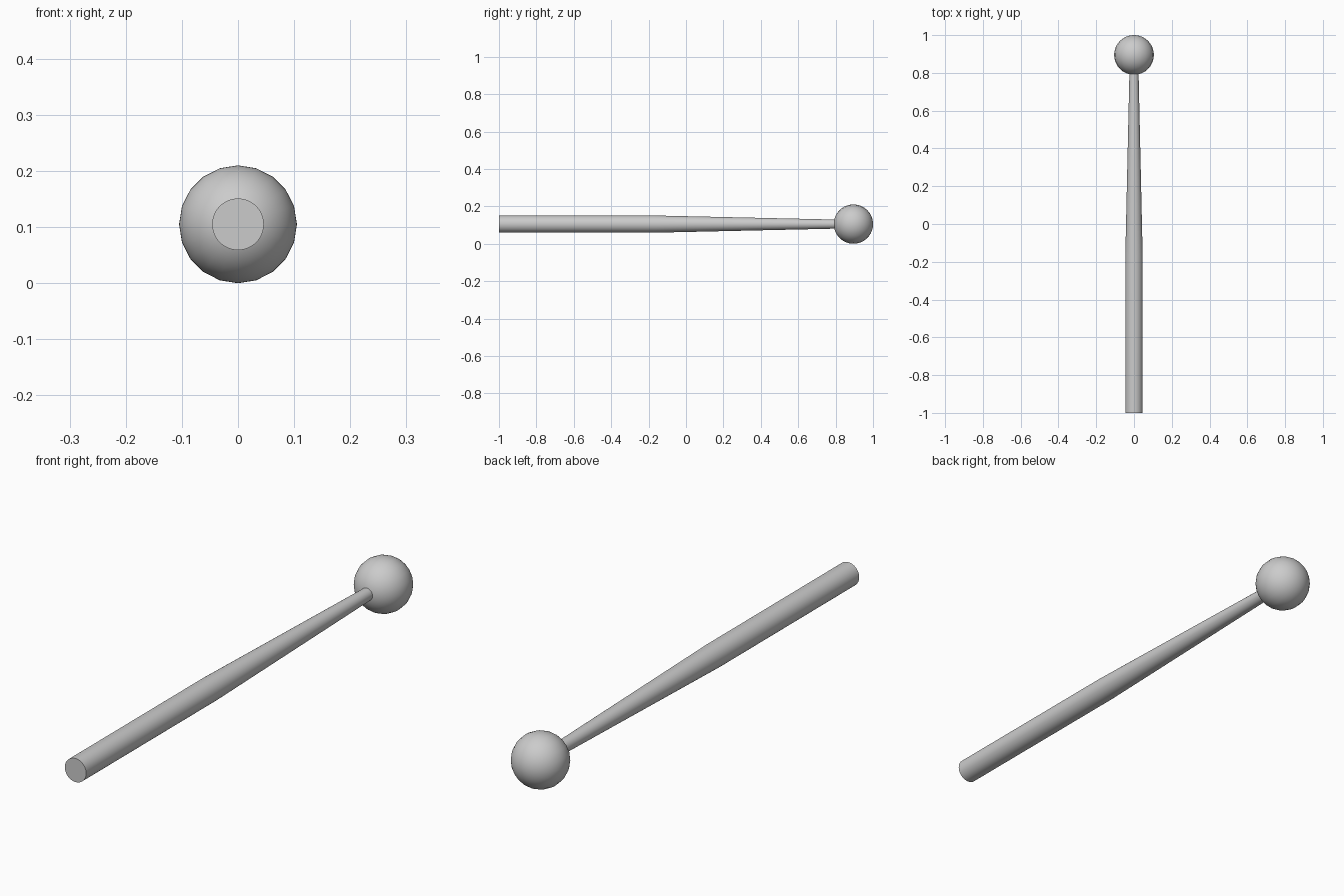
import bpy, bmesh, math
from mathutils import Matrix

if "Cube" in bpy.data.objects:
    bpy.data.objects.remove(bpy.data.objects["Cube"])

AXIS_Z = 0.105


def lathe(name, profile, sides):
    """Revolve (radius, y) points around the long y axis."""
    bm = bmesh.new()
    verts = [bm.verts.new((r, y, 0)) for r, y in profile]
    edges = [bm.edges.new(pair) for pair in zip(verts, verts[1:])]
    bmesh.ops.spin(bm, geom=verts + edges, cent=(0, 0, 0), axis=(0, 1, 0),
                   angle=math.tau, steps=sides, use_duplicate=False)
    bmesh.ops.remove_doubles(bm, verts=bm.verts, dist=1e-5)
    bmesh.ops.recalc_face_normals(bm, faces=bm.faces)
    return finish(name, bm)


def finish(name, bm):
    mesh = bpy.data.meshes.new(name)
    bm.to_mesh(mesh)
    bm.free()
    obj = bpy.data.objects.new(name, mesh)
    obj.location.z = AXIS_Z
    bpy.context.collection.objects.link(obj)
    bpy.context.view_layer.objects.active = obj
    obj.select_set(True)
    bpy.ops.object.shade_smooth_by_angle(angle=math.radians(40))
    obj.select_set(False)
    return obj


# Handle: straight grip, then a taper running into the ball
lathe("handle", [(0, -1), (0.046, -1), (0.046, -0.17), (0.024, 0.81), (0, 0.81)], 48)

# Ball head, poles along the handle
bm = bmesh.new()
bmesh.ops.create_uvsphere(
    bm, u_segments=20, v_segments=32, radius=0.105,
    matrix=Matrix.Translation((0, 0.895, 0)) @ Matrix.Rotation(math.pi / 2, 4, 'X'))
finish("ball_head", bm)
